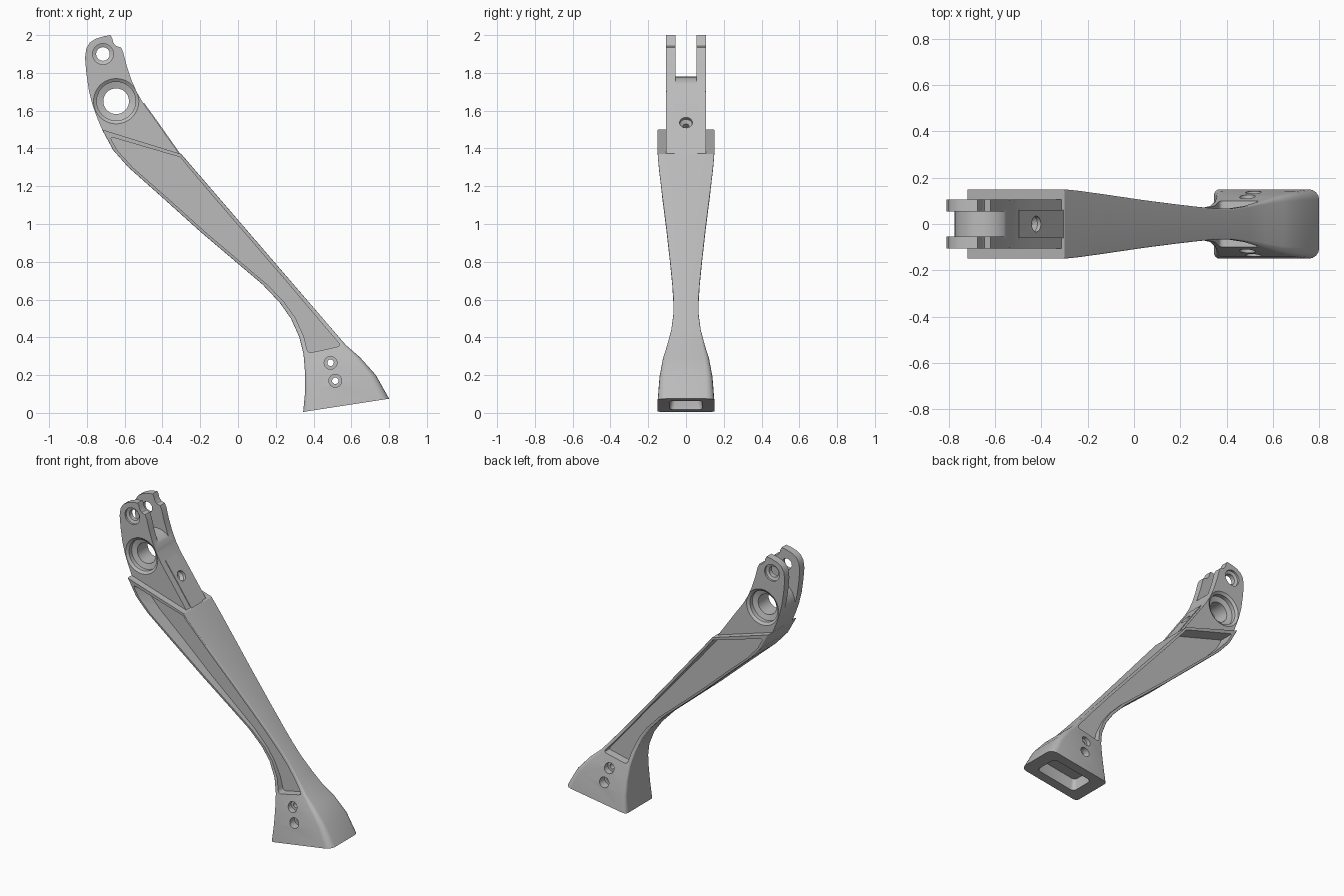
import bpy, bmesh, math
from mathutils import Vector

cube = bpy.data.objects.get("Cube")
if cube:
    bpy.data.objects.remove(cube, do_unlink=True)

grey = bpy.data.materials.new("satin_grey")
grey.use_nodes = True
tone = (0.5, 0.5, 0.5, 1)
grey.diffuse_color = tone
grey.node_tree.nodes["Principled BSDF"].inputs["Base Color"].default_value = tone


def loft(name, rings):
    """Skin a stack of equal-sized rings and cap both ends."""
    bm = bmesh.new()
    rows = [[bm.verts.new(p) for p in ring] for ring in rings]
    n = len(rows[0])
    for a, b in zip(rows, rows[1:]):
        for i in range(n):
            j = (i + 1) % n
            bm.faces.new((a[i], a[j], b[j], b[i]))
    bm.faces.new(rows[0])
    bm.faces.new(rows[-1][::-1])
    bmesh.ops.recalc_face_normals(bm, faces=bm.faces)
    mesh = bpy.data.meshes.new(name)
    bm.to_mesh(mesh)
    bm.free()
    mesh.materials.append(grey)
    obj = bpy.data.objects.new(name, mesh)
    bpy.context.collection.objects.link(obj)
    return obj


def prism(name, outline, y0, y1):
    return loft(name, [[(p[0], y, p[1]) for p in outline] for y in (y0, y1)])


def lathe(name, center, axis, profile, steps=40):
    """Revolve (radius, distance) pairs around an axis."""
    c, axis = Vector(center), Vector(axis).normalized()
    u = axis.orthogonal().normalized()
    v = axis.cross(u)
    angles = [math.tau * i / steps for i in range(steps)]
    return loft(name, [[c + axis * d + (u * math.cos(a) + v * math.sin(a)) * r
                        for a in angles] for r, d in profile])


def both_ways(profile):
    """Mirror a hole profile, listed from outside inwards, about y = 0."""
    return [(r, -d) for r, d in profile] + profile[::-1]


def rounded_section(low, high, w, r_low, r_high, steps=5):
    """Rounded rectangle spanning low to high in xz and -w to w in y."""
    low, high = Vector((low[0], 0, low[1])), Vector((high[0], 0, high[1]))
    u, length = (high - low).normalized(), (high - low).length
    ring = []
    for k, (su, sy) in enumerate([(1, 1), (-1, 1), (-1, -1), (1, -1)]):
        r = r_high if su > 0 else r_low
        cu = length - r if su > 0 else r
        for i in range(steps):
            a = math.pi / 2 * (k + i / (steps - 1))
            ring.append(low + u * (cu + r * math.cos(a))
                        + Vector((0, sy * (w - r) + r * math.sin(a), 0)))
    return ring


def soften(points, r):
    """Round the sharp corners of a 2D outline."""
    out = []
    for i, p in enumerate(points):
        a = (points[i - 1] - p).normalized()
        b = (points[(i + 1) % len(points)] - p).normalized()
        if a.angle(b) > math.radians(140):
            out.append(p)
            continue
        for t in (0, 0.25, 0.5, 0.75, 1):
            out.append(p + a * r * (1 - t) ** 2 + b * r * t ** 2)
    return out


def cut(obj, cutters):
    for c in cutters:
        c.hide_render = True
        mod = obj.modifiers.new("cut", "BOOLEAN")
        mod.operation, mod.solver, mod.object = "DIFFERENCE", "EXACT", c
        bpy.context.view_layer.objects.active = obj
        bpy.ops.object.modifier_apply(modifier=mod.name)


# Arm stations: lower edge, upper edge, half thickness
def ridge(t):
    return (-0.30 + 0.87 * t, 1.37 - 1.01 * t)


stations = [
    ((-0.72, 1.50), ridge(0), 0.15), ((-0.66, 1.39), ridge(0.04), 0.147),
    ((-0.58, 1.30), ridge(0.09), 0.142), ((-0.40, 1.14), ridge(0.22), 0.126),
    ((-0.20, 0.96), ridge(0.40), 0.103), ((0, 0.79), ridge(0.57), 0.084),
    ((0.13, 0.68), ridge(0.68), 0.073), ((0.22, 0.585), ridge(0.76), 0.067),
    ((0.28, 0.50), ridge(0.84), 0.067), ((0.325, 0.40), ridge(0.92), 0.078),
    ((0.347, 0.31), ridge(1), 0.10), ((0.355, 0.21), (0.645, 0.295), 0.122),
    ((0.355, 0.11), (0.73, 0.20), 0.14), ((0.345, 0.005), (0.80, 0.075), 0.15)]
rings = []
for i, (lo, hi, w) in enumerate(stations):
    flare = max(0, i - 9) / 4
    rings.append(rounded_section(lo, hi, w, 0.006 + 0.02 * flare, 0.006 + 0.04 * flare))
arm = loft("arm", rings)

# Long side pockets
lows, highs = [], []
for lo, hi, w in stations[:11]:
    lo, hi = Vector(lo), Vector(hi)
    inset = (hi - lo).normalized() * 0.024
    lows.append(lo + inset)
    highs.append(hi - inset)
lows[0] = lows[0].lerp(lows[1], 0.28)
highs[0] = highs[0].lerp(highs[1], 0.55)
pocket = soften(lows + highs[::-1], 0.025)
cutters = [prism("pocket_cutter", pocket, s * 0.045, s * 0.3) for s in (1, -1)]

# Stepped cross holes and socket in the foot
bolt = both_ways([(0.034, 0.2), (0.034, 0.085), (0.017, 0.085)])
for x, z in ((0.49, 0.265), (0.515, 0.17)):
    cutters.append(lathe("bolt_cutter", (x, 0, z), (0, 1, 0), bolt, 24))
foot_low, foot_high = Vector(stations[-1][0]), Vector(stations[-1][1])
along = (foot_high - foot_low).normalized()
normal = Vector((-along.y, along.x))
socket = []
for depth, shrink in ((-0.05, 0), (0.015, 0), (0.075, 0.012)):
    a = foot_low + along * (0.08 + shrink) + normal * depth
    b = foot_high - along * (0.08 + shrink) + normal * depth
    socket.append(rounded_section(a, b, 0.085 - shrink, 0.025, 0.025))
cutters.append(loft("socket_cutter", socket))
cut(arm, cutters)

# Forked head
head = [(-0.715, 1.49), (-0.745, 1.56), (-0.77, 1.63), (-0.79, 1.71), (-0.803, 1.80),
        (-0.81, 1.88), (-0.803, 1.93), (-0.785, 1.96), (-0.755, 1.98), (-0.71, 1.994),
        (-0.675, 2.0), (-0.665, 1.98), (-0.66, 1.96), (-0.645, 1.942), (-0.62, 1.935),
        (-0.608, 1.91), (-0.59, 1.84), (-0.565, 1.765), (-0.537, 1.70), (-0.50, 1.637),
        (-0.43, 1.54), (-0.305, 1.363)]
fork = prism("forked_head", head, -0.105, 0.105)

# Slot between the tines, with a round floor around the pivot
pivot = (-0.645, 0, 1.65)
slot = [(pivot[0] + 0.13 * math.cos(math.radians(a)), pivot[2] + 0.13 * math.sin(math.radians(a)))
        for a in range(190, 15, -10)]
slot += [(-0.4, 1.70), (-0.4, 2.1), (-0.95, 2.1), (-0.95, 1.60)]
bore = both_ways([(0.12, 0.15), (0.12, 0.105), (0.103, 0.093), (0.103, 0.065), (0.068, 0.055)])
pin = both_ways([(0.055, 0.15), (0.055, 0.092), (0.036, 0.085)])
screw = lathe("screw_cutter", (-0.425, 0, 1.535), (0.81, 0, 0.585),
              [(0.016, -0.10), (0.016, -0.03), (0.034, -0.015), (0.034, 0.06)], 24)
head_cutters = [prism("slot_cutter", slot, -0.055, 0.055),
                lathe("bore_cutter", pivot, (0, 1, 0), bore),
                lathe("pin_cutter", (-0.715, 0, 1.90), (0, 1, 0), pin, 32), screw]
cut(fork, head_cutters)

# Thin pad around the screw hole
pad = prism("screw_pad", [(-0.497, 1.641), (-0.427, 1.544), (-0.302, 1.367),
                          (-0.312, 1.36), (-0.435, 1.538), (-0.503, 1.632)], -0.06, 0.06)
cut(pad, [screw])

for c in cutters + head_cutters:
    bpy.data.objects.remove(c, do_unlink=True)

# Smooth curved faces, keep edges crisp
bpy.ops.object.select_all(action="DESELECT")
for obj in (arm, fork, pad):
    obj.select_set(True)
    bpy.context.view_layer.objects.active = obj
bpy.ops.object.shade_smooth_by_angle(angle=math.radians(30))
